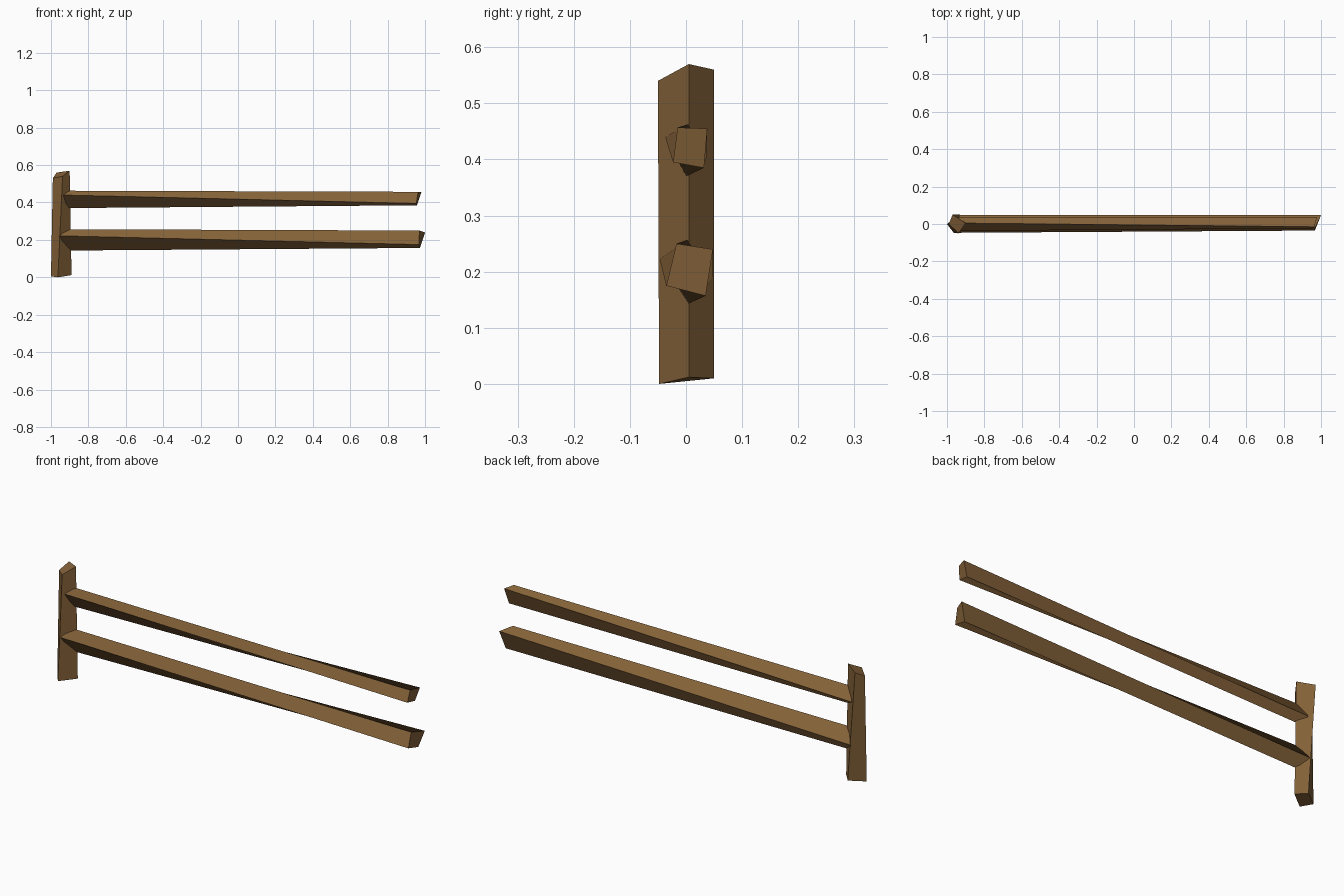
import bpy

wood = bpy.data.materials.new("brown_wood")
wood.diffuse_color = (0.23, 0.12, 0.04, 1)


def beam(name, start, end):
    """Four-sided rough timber joining two matching quads."""
    n = len(start)
    faces = [tuple(reversed(range(n))), tuple(range(n, 2 * n))]
    faces += [(i, (i + 1) % n, n + (i + 1) % n, n + i) for i in range(n)]
    mesh = bpy.data.meshes.new(name)
    mesh.from_pydata(start + end, [], faces)
    mesh.materials.append(wood)
    obj = bpy.data.objects.new(name, mesh)
    bpy.context.collection.objects.link(obj)
    return obj


# Upright post: diamond section with uneven ends (left, front, right, back)
beam("post",
     [(-1.0, 0, 0.005), (-0.963, -0.048, 0), (-0.89, 0.005, 0.012), (-0.93, 0.05, 0.01)],
     [(-0.99, 0, 0.53), (-0.938, -0.05, 0.54), (-0.90, 0.005, 0.57), (-0.97, 0.05, 0.56)])

# Rails: slightly twisted, left ends buried in the post (front, bottom, back, top)
beam("upper_rail",
     [(-0.94, -0.037, 0.44), (-0.94, 0.0, 0.37), (-0.94, 0.036, 0.40), (-0.94, 0.005, 0.463)],
     [(0.953, -0.023, 0.395), (0.957, 0.032, 0.385), (0.98, 0.038, 0.455), (0.963, -0.015, 0.457)])
beam("lower_rail",
     [(-0.957, -0.047, 0.222), (-0.95, 0.004, 0.143), (-0.945, 0.048, 0.19), (-0.95, 0.003, 0.257)],
     [(0.967, -0.035, 0.175), (0.973, 0.035, 0.157), (1.0, 0.048, 0.24), (0.97, -0.017, 0.25)])
